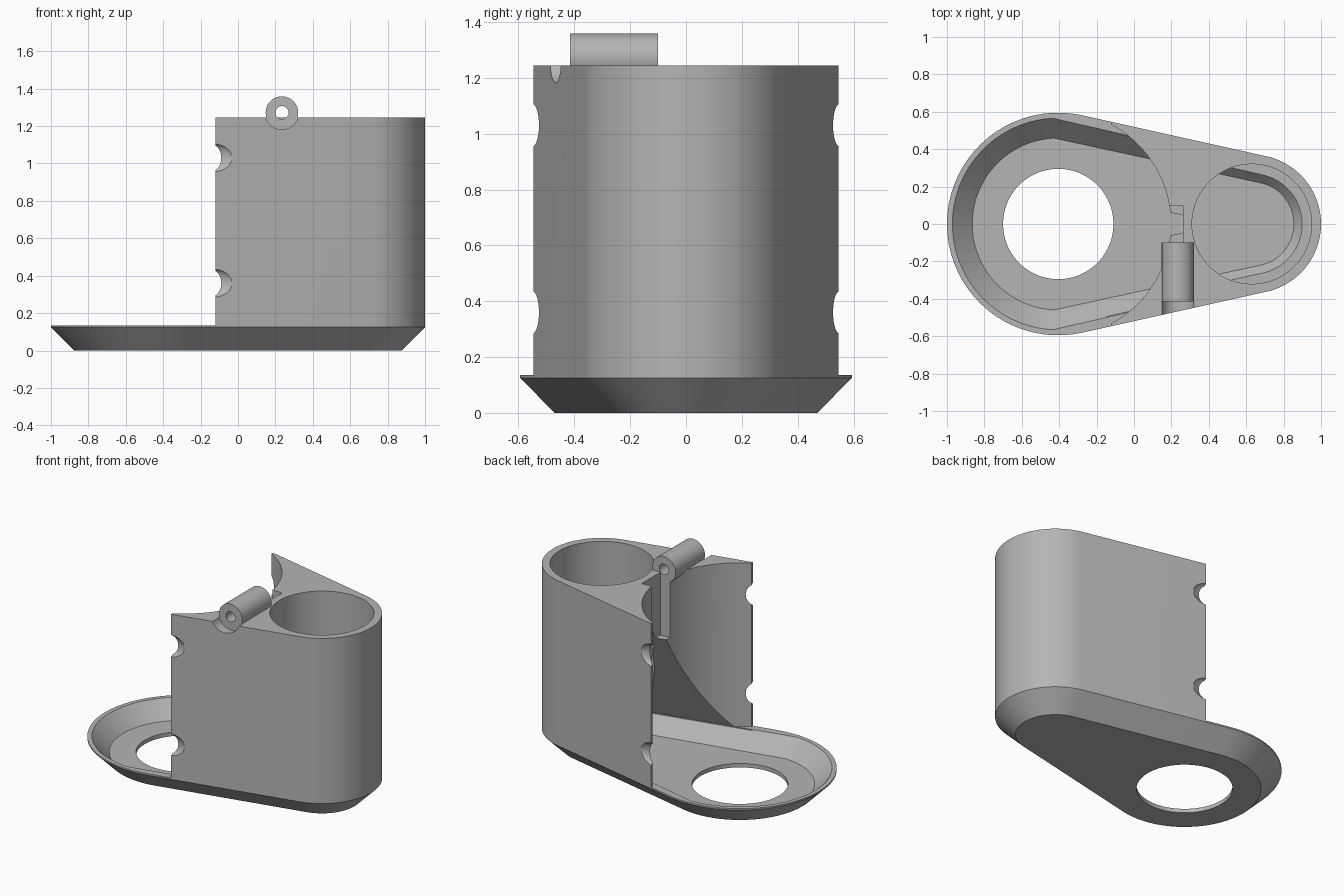
import bpy, bmesh, math
from mathutils import Matrix, Vector

if "Cube" in bpy.data.objects:
    bpy.data.objects.remove(bpy.data.objects["Cube"])

grey = bpy.data.materials.new("plain grey")
grey.use_nodes = True
colour = (0.46, 0.46, 0.46, 1)
grey.diffuse_color = colour
grey.node_tree.nodes["Principled BSDF"].inputs["Base Color"].default_value = colour

BIG, SMALL = -0.405, 0.63      # x centres of the round ends
TOP, RIM = 1.245, 0.135
HINGE_X, HINGE_Z = 0.235, 1.272


def make(name, bm):
    bmesh.ops.recalc_face_normals(bm, faces=bm.faces)
    mesh = bpy.data.meshes.new(name)
    bm.to_mesh(mesh)
    bm.free()
    mesh.materials.append(grey)
    obj = bpy.data.objects.new(name, mesh)
    bpy.context.collection.objects.link(obj)
    return obj


def loft(name, rings):
    """Skin a stack of equal-length point rings and cap both ends."""
    bm = bmesh.new()
    loops = [[bm.verts.new(p) for p in ring] for ring in rings]
    n = len(loops[0])
    for low, high in zip(loops, loops[1:]):
        for i in range(n):
            j = (i + 1) % n
            bm.faces.new((low[i], low[j], high[j], high[i]))
    bm.faces.new(loops[0][::-1])
    bm.faces.new(loops[-1])
    return make(name, bm)


def teardrop(r_big, r_small, z, big_start=None, steps=40):
    """Outline around two circles joined by straight sides."""
    tangent = math.acos((r_big - r_small) / (SMALL - BIG))
    start = big_start or tangent
    pts = []
    for cx, r, a, b in ((SMALL, r_small, -tangent, tangent),
                        (BIG, r_big, start, 2 * math.pi - start)):
        for i in range(steps + 1):
            t = a + (b - a) * i / steps
            pts.append((cx + r * math.cos(t), r * math.sin(t), z))
    return pts


def cylinder(name, r, start, end, sides=96):
    start, end = Vector(start), Vector(end)
    axis = end - start
    spin = axis.to_track_quat('Z', 'Y').to_matrix().to_4x4()
    bm = bmesh.new()
    bmesh.ops.create_cone(bm, cap_ends=True, segments=sides, radius1=r, radius2=r,
                          depth=axis.length,
                          matrix=Matrix.Translation((start + end) / 2) @ spin)
    return make(name, bm)


def box(name, low, high):
    low, high = Vector(low), Vector(high)
    bm = bmesh.new()
    bmesh.ops.create_cube(bm, size=1, matrix=Matrix.Translation((low + high) / 2)
                          @ Matrix.Diagonal((*(high - low), 1)))
    return make(name, bm)


def cut(target, cutter, keep=False):
    cutter.hide_render = True
    mod = target.modifiers.new("cut", 'BOOLEAN')
    mod.operation = 'DIFFERENCE'
    mod.solver = 'EXACT'
    mod.object = cutter
    bpy.context.view_layer.objects.active = target
    bpy.ops.object.modifier_apply(modifier=mod.name)
    if not keep:
        bpy.data.objects.remove(cutter)


# Tower and chamfered base share one teardrop body
body = loft("holder_body", [teardrop(0.47, 0.245, 0), teardrop(0.595, 0.37, 0.125),
                            teardrop(0.595, 0.37, TOP)])

# Clear the space over the tray, leaving two thin wings
cut(body, box("tray_clearance", (-1.2, -1, RIM), (-0.12, 1, 2)))
cut(body, cylinder("cradle", 0.602, (BIG, 0, RIM), (BIG, 0, 2), 128))

# Sloped tray recess running under the tower
corner = math.radians(93)
cut(body, loft("tray_recess", [teardrop(0.46, 0.225, 0.027, corner),
                               teardrop(0.569, 0.317, 0.138, corner)]))

# Tent-shaped passage from the cradle to the cup
tent = []
for x, half in ((-0.15, 0.5), (0.78, 0.295)):
    tent.append([(x, -half, 0.13), (x, half, 0.13), (x, 0, 0.13 + 1.9 * half)])
cut(body, loft("passage", tent))

# Round cup and the round opening in the tray floor
cut(body, cylinder("cup_bore", 0.32, (SMALL, 0, 0.08), (SMALL, 0, 2)))
cut(body, cylinder("floor_opening", 0.295, (BIG, 0, -0.2), (BIG, 0, 0.1)))

# Slot beside the hinge
cut(body, box("hinge_slot", (0.1, -0.1, 0.82), (0.262, 0.1, 2)))

# Scooped notches on the wing edges
for side in (-1, 1):
    for z in (0.36, 1.03):
        bm = bmesh.new()
        bmesh.ops.create_uvsphere(bm, u_segments=32, v_segments=24, radius=1,
                                  matrix=Matrix.Translation((-0.13, side * 0.55, z))
                                  @ Matrix.Diagonal((0.12, 0.04, 0.075, 1)))
        cut(body, make("notch", bm))

# Hinge barrel with its clearance scoop and pin hole
cut(body, cylinder("hinge_scoop", 0.09, (HINGE_X, -0.7, HINGE_Z),
                   (HINGE_X, -0.413, HINGE_Z), 48))
barrel = cylinder("hinge_barrel", 0.087, (HINGE_X, -0.415, HINGE_Z),
                  (HINGE_X, -0.1, HINGE_Z), 48)
pin = cylinder("pin_hole", 0.035, (HINGE_X, -0.7, HINGE_Z), (HINGE_X, 0, HINGE_Z), 32)
cut(body, pin, keep=True)
cut(barrel, pin)

# Smooth the round walls, keep the edges crisp
for obj in (body, barrel):
    bpy.ops.object.select_all(action='DESELECT')
    obj.select_set(True)
    bpy.context.view_layer.objects.active = obj
    bpy.ops.object.shade_smooth_by_angle(angle=math.radians(25))
